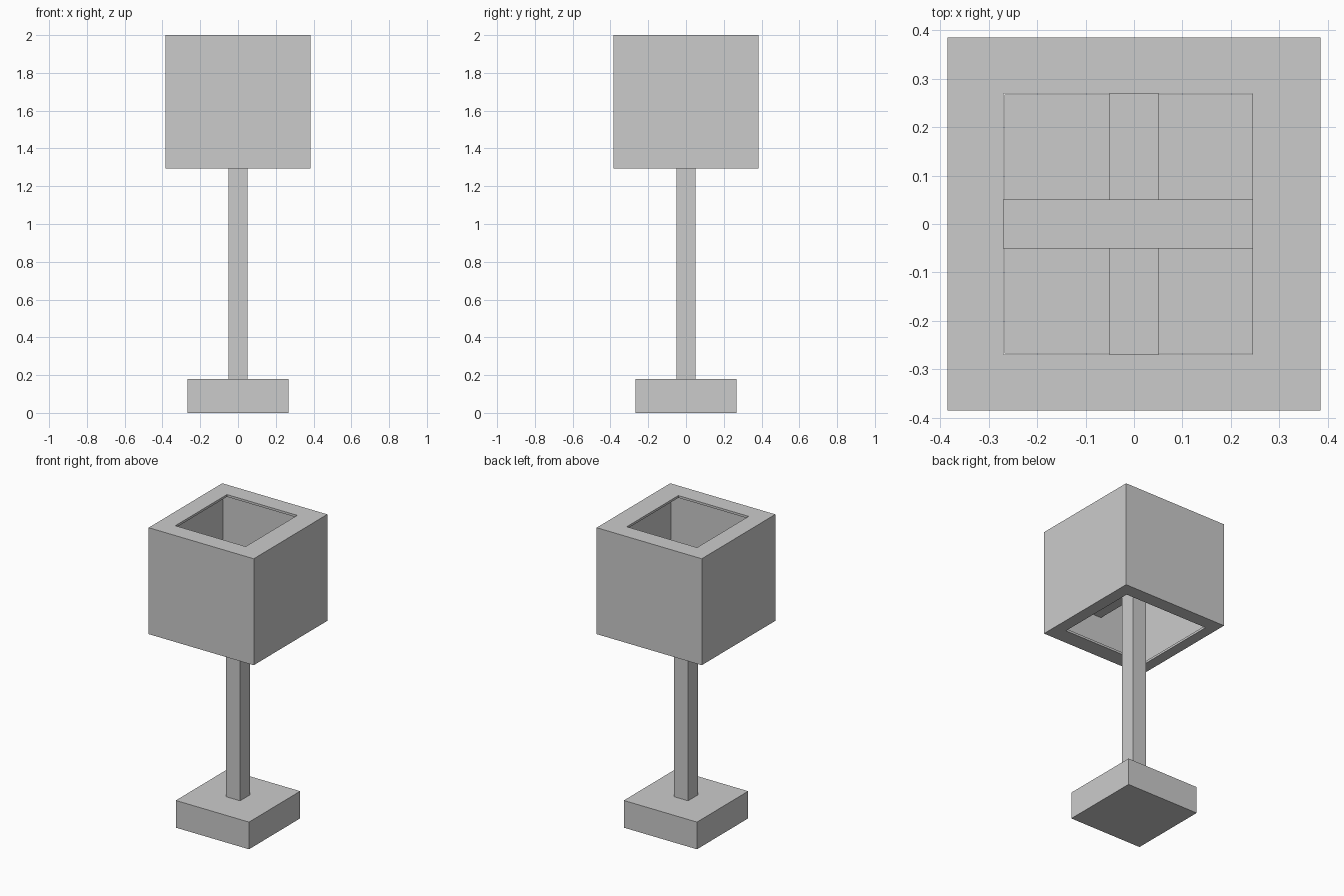
import bpy, bmesh

if "Cube" in bpy.data.objects:
    bpy.data.objects.remove(bpy.data.objects["Cube"])


def finish(name, bm):
    bmesh.ops.recalc_face_normals(bm, faces=bm.faces)
    mesh = bpy.data.meshes.new(name)
    bm.to_mesh(mesh)
    bm.free()
    obj = bpy.data.objects.new(name, mesh)
    bpy.context.collection.objects.link(obj)
    return obj


def box(name, half_x, half_y, z0, z1):
    bm = bmesh.new()
    bmesh.ops.create_cube(bm, size=1)
    for v in bm.verts:
        v.co = (v.co.x * 2 * half_x, v.co.y * 2 * half_y, z0 + (v.co.z + 0.5) * (z1 - z0))
    return finish(name, bm)


def ring_shell(name, loops):
    """Bridge rectangles (rect, z) in turn and back to the first."""
    bm = bmesh.new()
    rings = []
    for (x0, x1, y0, y1), z in loops:
        rings.append([bm.verts.new(p) for p in
                      ((x0, y0, z), (x1, y0, z), (x1, y1, z), (x0, y1, z))])
    for k, a in enumerate(rings):
        b = rings[(k + 1) % len(rings)]
        for i in range(4):
            j = (i + 1) % 4
            bm.faces.new((a[i], a[j], b[j], b[i]))
    return finish(name, bm)


# base and pole
box("base", 0.268, 0.268, 0, 0.18)
box("pole", 0.051, 0.051, 0.18, 1.60)

# hollow shade: thin walls with an inward lip at top and bottom
WALL, Z0, Z1 = 0.015, 1.295, 2.0
outer = (-0.385, 0.385, -0.385, 0.385)
cavity = (-0.37, 0.37, -0.37, 0.37)
top_hole = (-0.27, 0.245, -0.27, 0.27)
bottom_hole = (-0.315, 0.305, -0.275, 0.295)
ring_shell("shade", [
    (outer, Z0), (outer, Z1),
    (top_hole, Z1), (top_hole, Z1 - WALL),
    (cavity, Z1 - WALL), (cavity, Z0 + WALL),
    (bottom_hole, Z0 + WALL), (bottom_hole, Z0),
])

# crossed support bars inside the shade
box("support_bar_side", 0.372, 0.051, 1.565, 1.665)
box("support_bar_depth", 0.051, 0.372, 1.56, 1.66)
